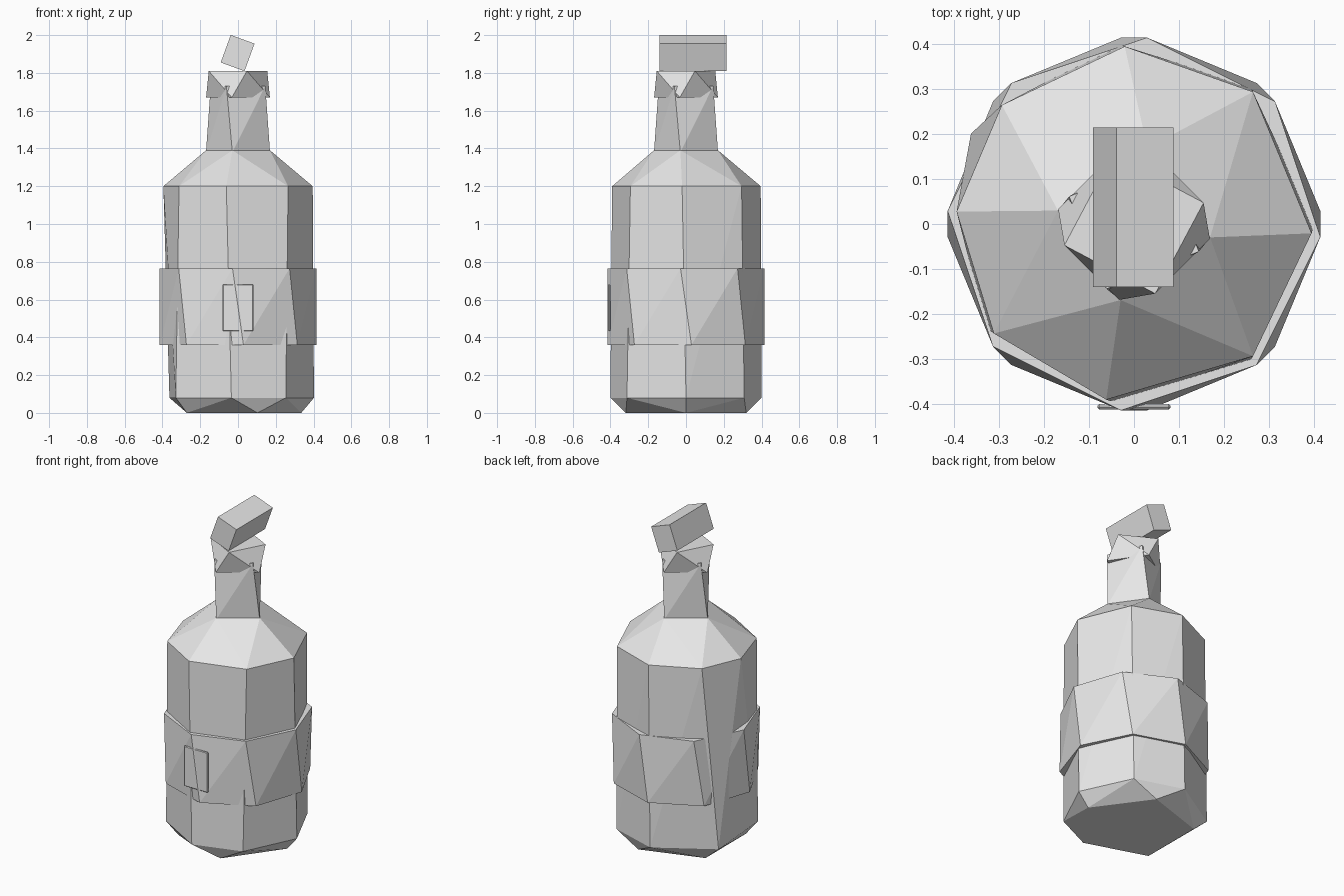
import bpy, bmesh
from math import radians, cos, sin
from mathutils import Matrix

if "Cube" in bpy.data.objects:
    bpy.data.objects.remove(bpy.data.objects["Cube"])

grey = bpy.data.materials.new("pale_grey")
grey.diffuse_color = (0.8, 0.8, 0.8, 1)
grey.use_nodes = True
grey.node_tree.nodes["Principled BSDF"].inputs["Base Color"].default_value = grey.diffuse_color


def finish(name, bm):
    bmesh.ops.recalc_face_normals(bm, faces=bm.faces)
    mesh = bpy.data.meshes.new(name)
    bm.to_mesh(mesh)
    bm.free()
    mesh.materials.append(grey)
    ob = bpy.data.objects.new(name, mesh)
    bpy.context.collection.objects.link(ob)
    return ob


def even(sides, start):
    return [start + 360 * i / sides for i in range(sides)]


def hull(name, rings):
    """Faceted solid wrapped around rings of (z, radius, angles)."""
    bm = bmesh.new()
    for z, r, angles in rings:
        for a in angles:
            bm.verts.new((r * cos(radians(a)), r * sin(radians(a)), z))
    bmesh.ops.convex_hull(bm, input=bm.verts)
    bmesh.ops.dissolve_limit(bm, angle_limit=radians(0.5), verts=bm.verts, edges=bm.edges)
    return finish(name, bm)


def box(name, centre, size, tilt=0, bevel=0):
    bm = bmesh.new()
    bmesh.ops.create_cube(bm, size=1, matrix=Matrix.Translation(centre)
                          @ Matrix.Rotation(radians(tilt), 4, 'Y')
                          @ Matrix.Diagonal((*size, 1)))
    if bevel:
        bmesh.ops.bevel(bm, geom=bm.edges[:], offset=bevel, segments=1, affect='EDGES')
    return finish(name, bm)


# Bottle body: five-sided foot, uneven lower ring, eight-sided shoulder, square neck root
hull("bottle_body", [
    (0.0, 0.335, even(5, 0)),
    (0.08, 0.402, [0, 50, 95, 215, 265, 309]),
    (0.08, 0.415, [151]),
    (1.20, 0.396, [-3, 48, 93, 138, 176, 218, 261, 312]),
    (1.39, 0.172, even(4, -10)),
])
# Four-sided neck, slightly twisted
hull("bottle_neck", [(1.38, 0.172, even(4, -10)), (1.73, 0.157, even(4, -23))])
# Twisted lip
hull("bottle_lip", [(1.67, 0.172, even(4, -11)), (1.81, 0.162, even(4, 17))])
# Label band around the body
hull("label_band", [(0.36, 0.416, even(8, -86)), (0.765, 0.416, even(8, -94))])
# Tilted stopper block and small front plaque
box("stopper", (-0.002, 0.037, 1.905), (0.134, 0.355, 0.155), tilt=20)
box("front_plaque", (0, -0.407, 0.557), (0.162, 0.012, 0.248), bevel=0.004)
